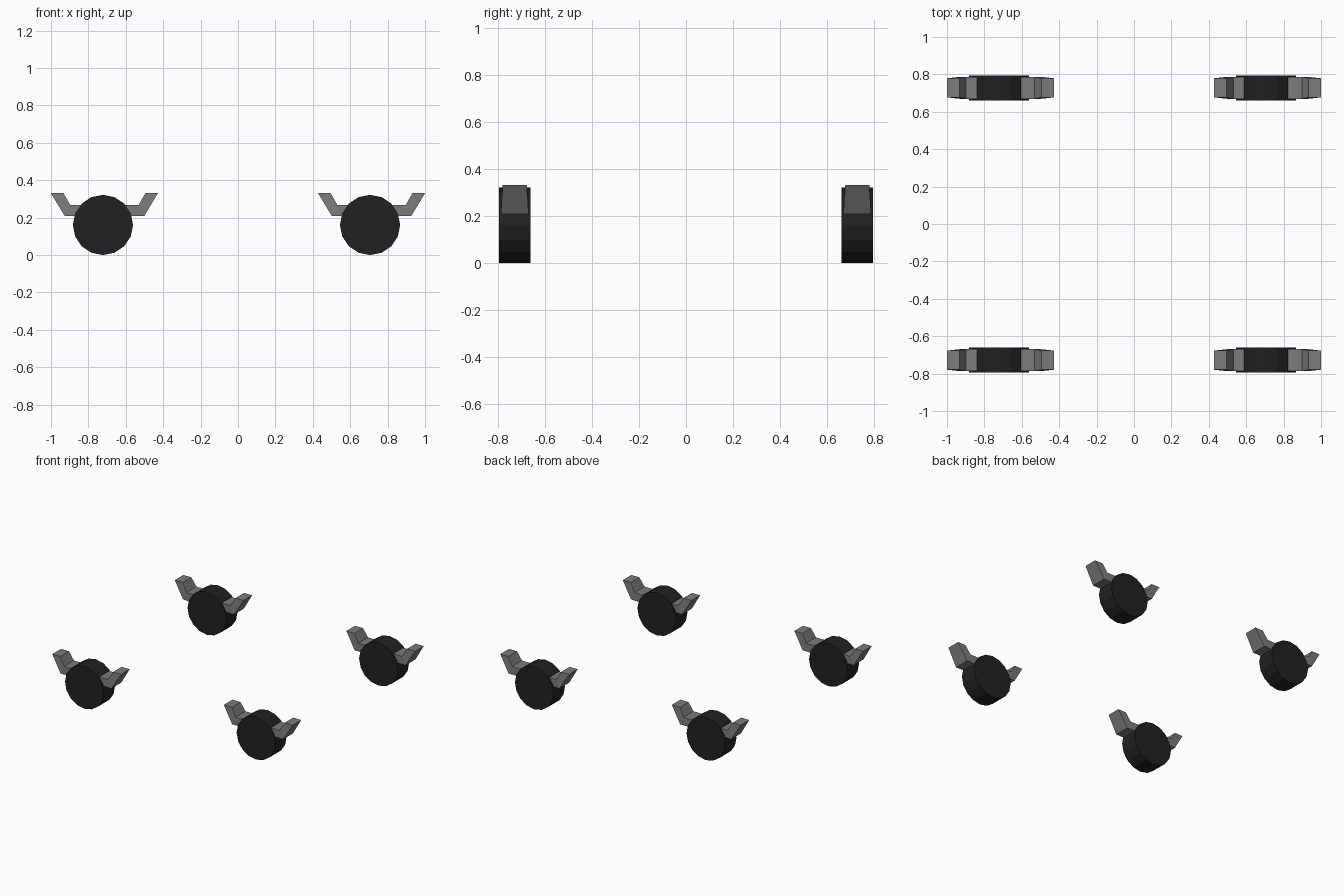
import bpy, bmesh, math
from mathutils import Matrix

if "Cube" in bpy.data.objects:
    bpy.data.objects.remove(bpy.data.objects["Cube"])


def material(name, value):
    m = bpy.data.materials.new(name)
    m.diffuse_color = (value, value, value, 1)
    m.use_nodes = True
    m.node_tree.nodes["Principled BSDF"].inputs["Base Color"].default_value = m.diffuse_color
    return m


rubber = material("dark_rubber", 0.015)
metal = material("grey_metal", 0.2)


def add_object(name, bm, mat, location):
    bmesh.ops.recalc_face_normals(bm, faces=bm.faces)
    mesh = bpy.data.meshes.new(name)
    bm.to_mesh(mesh)
    bm.free()
    mesh.materials.append(mat)
    ob = bpy.data.objects.new(name, mesh)
    ob.location = location
    bpy.context.collection.objects.link(ob)


def wheel(name, x, y):
    # sixteen-sided disc, axle along y, vertex at the bottom
    bm = bmesh.new()
    bmesh.ops.create_cone(bm, cap_ends=True, segments=16, radius1=0.161,
                          radius2=0.161, depth=0.134,
                          matrix=Matrix.Rotation(math.pi / 2, 4, 'X'))
    add_object(name, bm, rubber, (x - 0.008, y, 0.161))


def bracket(name, x, y):
    # bar through the wheel with both ends bent up; (x, z, half depth)
    half = [(0.212, 0.208, 0.059), (0.286, 0.331, 0.051),
            (0.219, 0.331, 0.051), (0.183, 0.268, 0.059)]
    outline = half + [(-px, pz, d) for px, pz, d in reversed(half)]
    bm = bmesh.new()
    front = [bm.verts.new((px, -d, pz)) for px, pz, d in outline]
    back = [bm.verts.new((px, d, pz)) for px, pz, d in outline]
    n = len(outline)
    for i in range(n):
        j = (i + 1) % n
        bm.faces.new((front[i], front[j], back[j], back[i]))
    # side faces: two bent ends and the middle bar
    for ring in (front, back):
        for ids in ((0, 1, 2, 3), (4, 5, 6, 7), (0, 3, 4, 7)):
            bm.faces.new([ring[i] for i in ids])
    add_object(name, bm, metal, (x, y, 0))


# four wheel sets, one at each corner
for sx, side in ((-1, "left"), (1, "right")):
    for sy, end in ((-1, "front"), (1, "back")):
        wheel(f"{end}_{side}_wheel", sx * 0.714, sy * 0.728)
        bracket(f"{end}_{side}_bracket", sx * 0.714, sy * 0.728)
